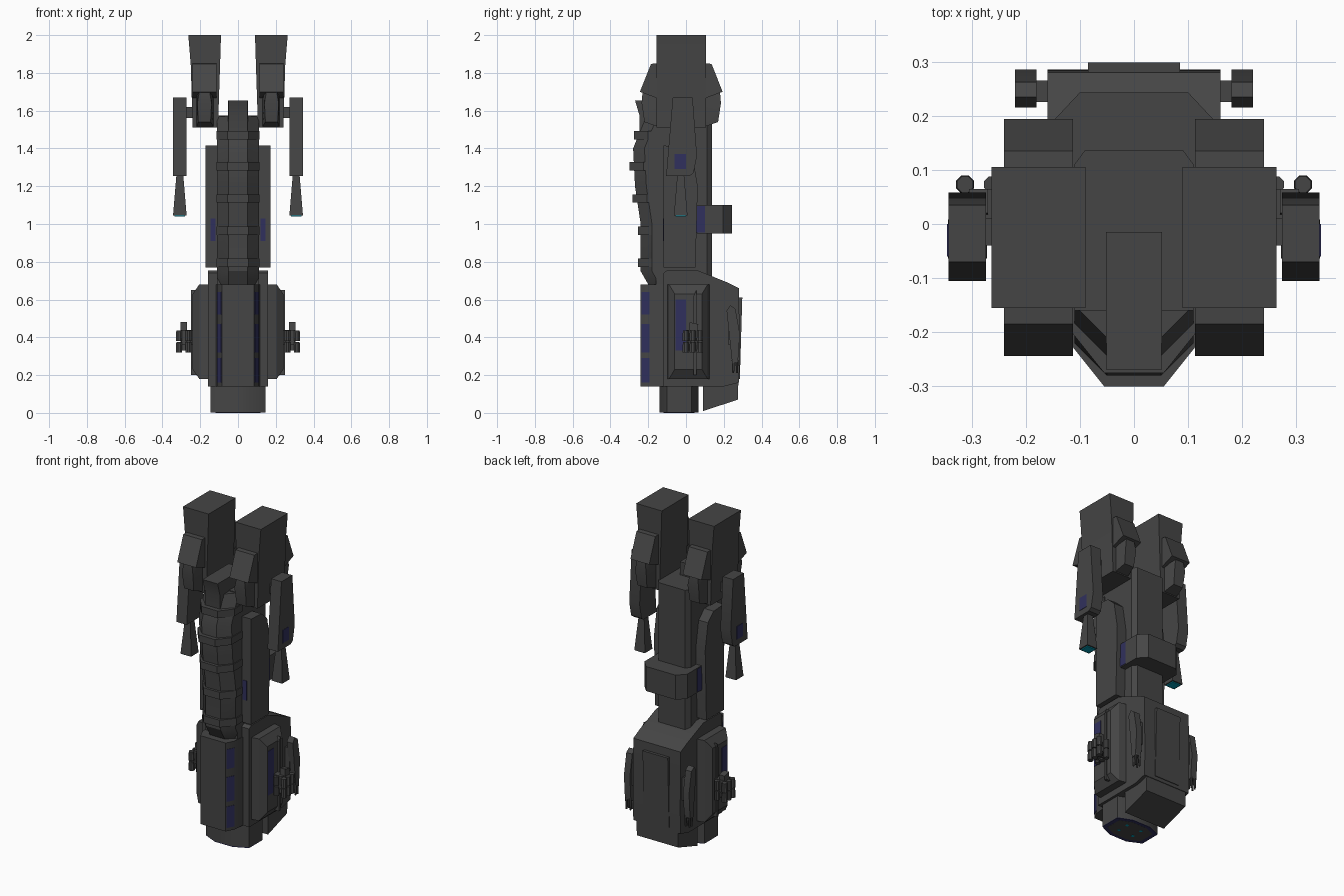
import bpy, bmesh, math
from mathutils import Vector


def material(name, col):
    m = bpy.data.materials.new(name)
    m.diffuse_color = (*col, 1)
    return m


GREY = material("charcoal", (0.06, 0.06, 0.06))
BLUE = material("dark_blue", (0.03, 0.03, 0.11))
CYAN = material("cyan_glow", (0.0, 0.32, 0.45))


def finish(name, bm, mat):
    bmesh.ops.recalc_face_normals(bm, faces=bm.faces)
    me = bpy.data.meshes.new(name)
    bm.to_mesh(me)
    bm.free()
    me.materials.append(mat)
    ob = bpy.data.objects.new(name, me)
    bpy.context.collection.objects.link(ob)
    bpy.context.view_layer.objects.active = ob
    for o in bpy.context.selected_objects:
        o.select_set(False)
    ob.select_set(True)
    bpy.ops.object.shade_smooth_by_angle(angle=math.radians(28))
    return ob


def loft(name, rings, mat=GREY):
    """Skin a list of equally long 3D rings, capped at both ends."""
    bm = bmesh.new()
    vs = [[bm.verts.new(p) for p in r] for r in rings]
    n = len(rings[0])
    for a, b in zip(vs, vs[1:]):
        for i in range(n):
            j = (i + 1) % n
            bm.faces.new((a[i], a[j], b[j], b[i]))
    bm.faces.new(vs[0])
    bm.faces.new(vs[-1])
    return finish(name, bm, mat)


def rect(x0, x1, y0, y1, z):
    return [(x0, y0, z), (x1, y0, z), (x1, y1, z), (x0, y1, z)]


def box(name, x0, x1, y0, y1, z0, z1, mat=GREY):
    return loft(name, [rect(x0, x1, y0, y1, z0), rect(x0, x1, y0, y1, z1)], mat)


def side_prism(name, x0, x1, yz, mat=GREY):
    """Side profile (y, z) extruded along x."""
    return loft(name, [[(x, y, z) for y, z in yz] for x in (x0, x1)], mat)


def plan_prism(name, half, z0, z1, mat=GREY):
    """Mirrored plan outline (x, y) extruded along z."""
    xy = half + [(-x, y) for x, y in reversed(half)]
    return loft(name, [[(x, y, z) for x, y in xy] for z in (z0, z1)], mat)


def hull(name, pts, mat=GREY):
    bm = bmesh.new()
    for p in pts:
        bm.verts.new(p)
    bmesh.ops.convex_hull(bm, input=bm.verts)
    bmesh.ops.dissolve_limit(bm, angle_limit=0.01, verts=bm.verts, edges=bm.edges)
    return finish(name, bm, mat)


def disc(name, x, y, z0, z1, r0, r1, mat=GREY, n=8):
    ring = lambda r, z: [(x + r * math.cos((i + .5) * 2 * math.pi / n),
                          y + r * math.sin((i + .5) * 2 * math.pi / n), z) for i in range(n)]
    return loft(name, [ring(r0, z0), ring(r1, z1)], mat)


# bottom nozzle with blue underside and small lights
plan_prism("nozzle", [(0.06, -0.14), (0.145, -0.10), (0.145, 0.03), (0.06, 0.065)], 0.004, 0.2)
plan_prism("nozzle_rim", [(0.06, -0.14), (0.145, -0.10), (0.145, 0.03), (0.06, 0.065)], 0.001, 0.006, BLUE)
plan_prism("nozzle_base", [(0.05, -0.12), (0.12, -0.085), (0.12, 0.015), (0.05, 0.045)], 0.0005, 0.005)
for lx in (-0.05, 0.05):
    for ly in (-0.07, 0.0):
        disc("nozzle_light", lx, ly, 0, 0.004, 0.01, 0.01, CYAN)

# lower hull
side_prism("lower_hull", -0.16, 0.16,
           [(-0.12, 0.14), (-0.12, 0.74), (-0.10, 0.755), (0.06, 0.755), (0.22, 0.69),
            (0.28, 0.66), (0.285, 0.30), (0.28, 0.16), (0.20, 0.14)])
side_prism("rear_chin", -0.14, 0.14, [(0.09, 0.01), (0.275, 0.07), (0.28, 0.3), (0.09, 0.3)])
side_prism("rear_plate", -0.085, 0.085, [(0.25, 0.61), (0.298, 0.61), (0.285, 0.18), (0.25, 0.18)])
plan_prism("front_armour", [(0.085, -0.24), (0.11, -0.19), (0.118, -0.10)], 0.14, 0.68)
# blue segments on the bevels of the front armour
for s in (-1, 1):
    for z0, z1 in ((0.16, 0.29), (0.32, 0.47), (0.52, 0.64)):
        a, b, n = Vector((0.087 * s, -0.236, 0)), Vector((0.109 * s, -0.192, 0)), Vector((0.0018 * s, -0.0009, 0))
        loft("bevel_stripe", [[p + Vector((0, 0, z)) for p in (a - n, b - n, b + n, a + n)] for z in (z0, z1)], BLUE)

# central torso, crest and rear pack
plan_prism("torso", [(0.11, -0.16), (0.11, 0.11), (0.09, 0.137)], 0.66, 1.575)
box("crest", -0.052, 0.052, -0.22, -0.015, 1.4, 1.655)
side_prism("crest_front", -0.051, 0.051, [(-0.27, 1.655), (-0.2, 1.655), (-0.2, 1.38), (-0.25, 1.4), (-0.245, 1.57)])
plan_prism("rear_pack", [(0.145, 0.057), (0.145, 0.195), (0.10, 0.243)], 0.95, 1.10)

# curved spine
spine = [(0.68, -0.20), (0.75, -0.24), (1.0, -0.24), (1.2, -0.27), (1.4, -0.28), (1.5, -0.24), (1.57, -0.21)]
loft("spine", [[(-0.11, -0.12, z), (-0.11, y + 0.06, z), (-0.05, y, z),
                (0.05, y, z), (0.11, y + 0.06, z), (0.11, -0.12, z)] for z, y in spine])
for z, y in ((1.47, -0.275), (1.305, -0.30), (1.135, -0.282), (0.965, -0.255), (0.795, -0.255)):
    plan_prism("spine_rib", [(0.055, y), (0.115, y + 0.075), (0.115, -0.12)], z - 0.022, z + 0.022)

for s in (-1, 1):
    # hull side pods
    hull("side_pod", [(s * x, y, z) for x, y0, y1, z0, z1 in
                      ((0.15, -0.10, 0.125, 0.18, 0.68), (0.205, -0.09, 0.115, 0.18, 0.68),
                       (0.24, -0.06, 0.085, 0.23, 0.63)) for y in (y0, y1) for z in (z0, z1)])
    box("pod_stripe", s * 0.238, s * 0.242, -0.055, 0.0, 0.33, 0.6, BLUE)
    side_prism("pod_ridge", s * 0.2, s * 0.248, [(0.04, 0.2), (0.055, 0.2), (0.055, 0.65), (0.04, 0.62)])

    # small clustered guns on the pods
    box("gun_mount", s * 0.23, s * 0.30, 0.0, 0.065, 0.36, 0.44)
    side_prism("gun_body", s * 0.27, s * 0.305, [(0.01, 0.20 + 0.13), (0.055, 0.33), (0.065, 0.47), (0.02, 0.48)])
    for y in (-0.002, 0.035, 0.073):
        for z in (0.345, 0.405):
            disc("gun_barrel", s * 0.312, y, z - 0.025, z + 0.03, 0.018, 0.016)
            disc("gun_inner", s * 0.262, y, z - 0.025, z + 0.03, 0.016, 0.016)

    # rear fins with prongs
    hull("rear_fin", [(s * x, y, z) for x in (0.18, 0.22) for y, z in
                      ((0.215, 0.54), (0.235, 0.57), (0.262, 0.55), (0.285, 0.42), (0.275, 0.27), (0.245, 0.26))])
    box("fin_strut", s * 0.14, s * 0.19, 0.225, 0.265, 0.36, 0.50)
    for x in (0.187, 0.213):
        for y in (0.25, 0.27):
            disc("fin_prong", s * x, y, 0.21, 0.28, 0.005, 0.008, n=6)

    # torso flank panels
    side_prism("flank_panel", s * 0.09, s * 0.173,
               [(-0.12, 0.77), (0.05, 0.77), (0.062, 1.2), (0.035, 1.36), (-0.02, 1.41), (-0.12, 1.415)])
    box("flank_stripe", s * 0.118, s * 0.145, -0.123, -0.118, 0.91, 1.03, BLUE)
    box("pack_stripe", s * 0.143, s * 0.147, 0.056, 0.10, 0.955, 1.095, BLUE)

    # tall upper tanks with front and rear guards
    loft("upper_tank", [rect(s * a, s * b, -0.155, 0.105, z) for a, b, z in
                        ((0.106, 0.24, 1.51), (0.095, 0.25, 1.84), (0.09, 0.263, 2.0))])
    for tag, base, d in (("front", -0.15, -1), ("rear", 0.10, 1)):
        side_prism(tag + "_guard_upper", s * 0.113, s * 0.24,
                   [(base, 1.85), (base + d * 0.035, 1.848), (base + d * 0.094, 1.70), (base, 1.665)])
        hull(tag + "_guard_lower", [(s * x, base + d * e, z) for x, e, z in
                                    ((0.13, 0, 1.515), (0.22, 0, 1.515), (0.13, 0, 1.72), (0.22, 0, 1.72),
                                     (0.145, 0.07, 1.54), (0.21, 0.07, 1.54), (0.14, 0.085, 1.64),
                                     (0.215, 0.085, 1.64), (0.15, 0.08, 1.70), (0.205, 0.08, 1.70))])

    # hanging arms with flared barrels
    side_prism("arm", s * 0.273, s * 0.343,
               [(-0.07, 1.67), (0.035, 1.67), (0.058, 1.36), (0.04, 1.27), (0.02, 1.255), (-0.105, 1.255)])
    box("arm_stripe", s * 0.342, s * 0.345, -0.06, 0.0, 1.29, 1.37, BLUE)
    box("arm_link", s * 0.22, s * 0.28, -0.04, 0.01, 1.56, 1.62)
    loft("barrel", [rect(s * 0.308 - r, s * 0.308 + r, -0.028 - r, -0.028 + r, z)
                    for r, z in ((0.036, 1.045), (0.018, 1.26))])
    box("barrel_glow", s * 0.308 - 0.028, s * 0.308 + 0.028, -0.056, 0.0, 1.04, 1.048, CYAN)
